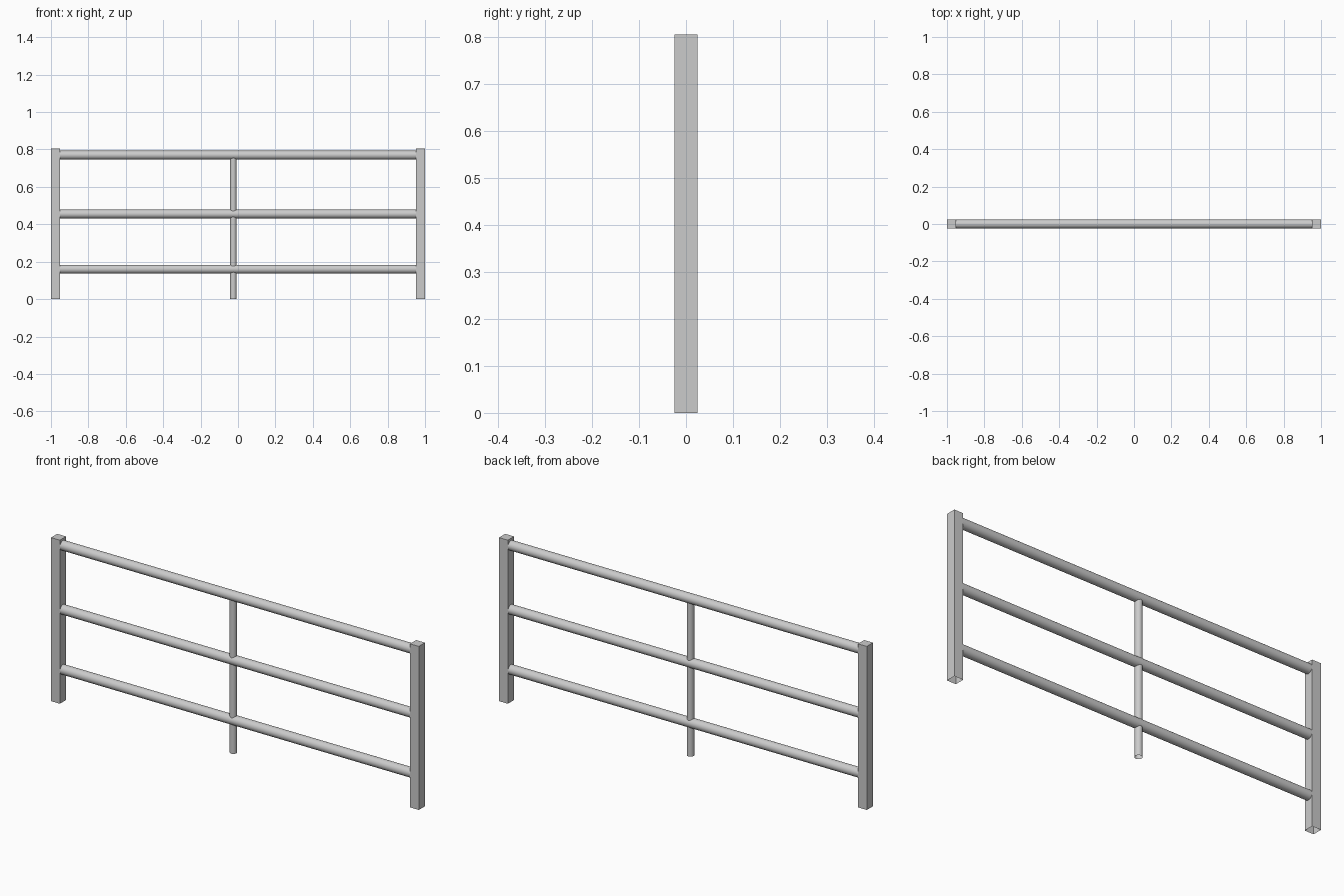
import bpy, bmesh
from math import pi
from mathutils import Matrix

if "Cube" in bpy.data.objects:
    bpy.data.objects.remove(bpy.data.objects["Cube"])

W = 0.048      # post width
H = 0.804      # post height


def finish(bm, name, smooth=False):
    me = bpy.data.meshes.new(name)
    bm.to_mesh(me)
    bm.free()
    ob = bpy.data.objects.new(name, me)
    bpy.context.collection.objects.link(ob)
    if smooth:
        bpy.ops.object.select_all(action='DESELECT')
        ob.select_set(True)
        bpy.context.view_layer.objects.active = ob
        bpy.ops.object.shade_smooth_by_angle()
    return ob


def open_bottom(bm):
    faces = [f for f in bm.faces if f.normal.z < -0.9]
    bmesh.ops.delete(bm, geom=faces, context='FACES_ONLY')


def tube(name, radius, length, matrix, caps=False):
    bm = bmesh.new()
    bmesh.ops.create_cone(bm, cap_ends=caps, segments=24, radius1=radius,
                          radius2=radius, depth=length, matrix=matrix)
    return finish(bm, name, True)


# square end posts, open underneath
for side, label in ((-1, "left"), (1, "right")):
    bm = bmesh.new()
    m = Matrix.Translation((side * (1 - W / 2), 0, H / 2)) @ Matrix.Diagonal((W, W, H, 1))
    bmesh.ops.create_cube(bm, size=1, matrix=m)
    bm.normal_update()
    open_bottom(bm)
    finish(bm, label + "_post")

# round horizontal rails between the posts
for z, label in ((0.16, "lower"), (0.455, "middle"), (0.77, "upper")):
    tube(label + "_rail", 0.0235, 2 * (1 - W),
         Matrix.Translation((0, 0, z)) @ Matrix.Rotation(pi / 2, 4, 'Y'))

# thin centre support, from the ground into the upper rail
top = 0.755
tube("centre_support", 0.017, top, Matrix.Translation((-0.025, 0, top / 2)))
